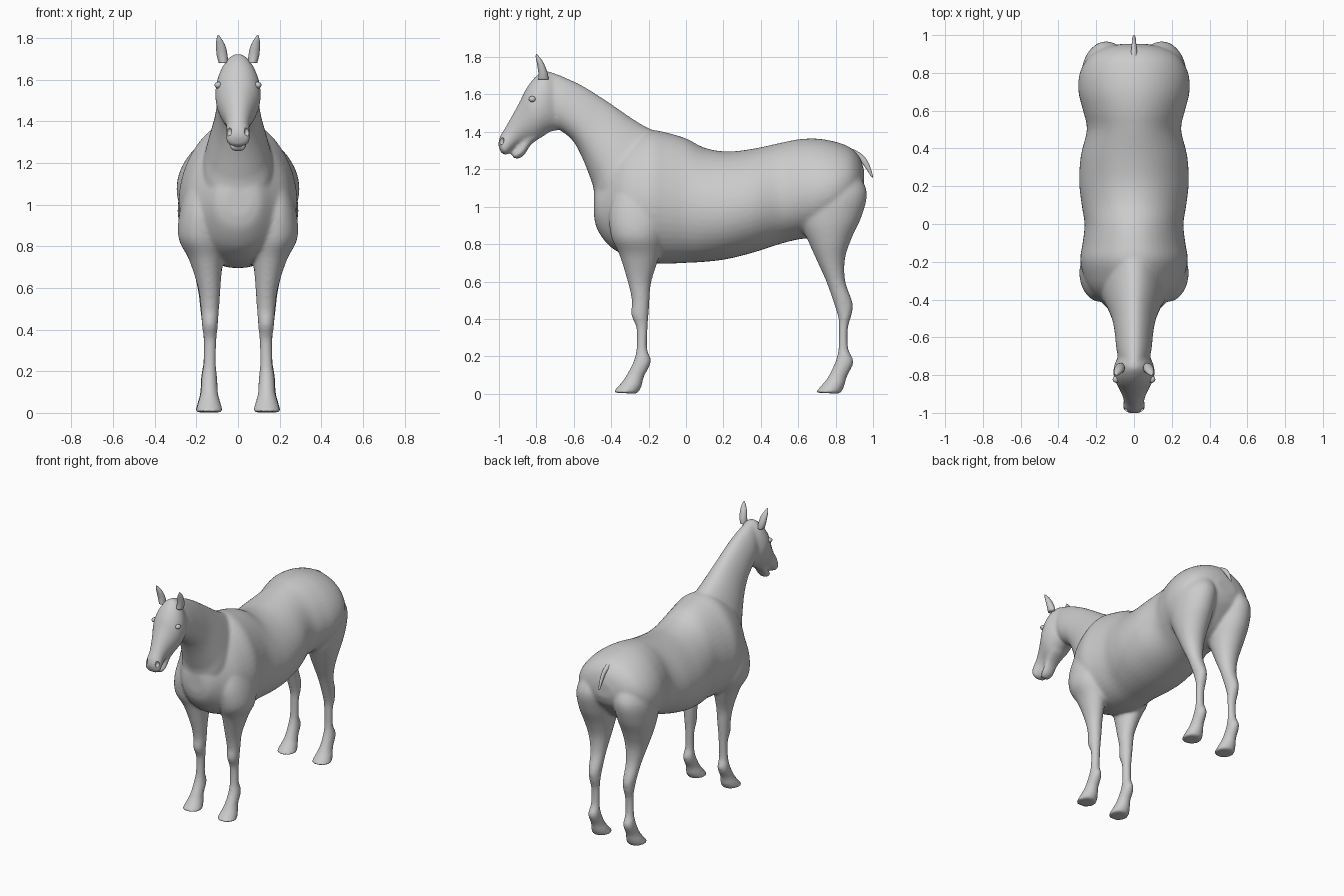
import bpy, bmesh, math
from mathutils import Vector


def smooth_rows(rows, steps=4):
    """Catmull-Rom interpolation between cross-sections."""
    out = []
    for i in range(len(rows) - 1):
        p = [Vector(rows[max(0, min(len(rows) - 1, i + j))]) for j in (-1, 0, 1, 2)]
        for s in range(steps):
            t = s / steps
            out.append(0.5 * (2 * p[1] + (p[2] - p[0]) * t
                              + (2 * p[0] - 5 * p[1] + 4 * p[2] - p[3]) * t * t
                              + (3 * p[1] - p[0] - 3 * p[2] + p[3]) * t ** 3))
    out.append(Vector(rows[-1]))
    return out


def loft(bm, rows, side=1, egg=0.0, n=32):
    """Rows: y, z of one edge, y, z of the opposite edge, centre x, half width."""
    rings = []
    for ya, za, yb, zb, x, w in smooth_rows(rows):
        ring = []
        for i in range(n):
            a = 2 * math.pi * i / n
            c, s = math.cos(a), math.sin(a)
            f = (1 + c) / 2
            ring.append(bm.verts.new((side * (x + w * s * (1 - egg * c)),
                                      yb + (ya - yb) * f, zb + (za - zb) * f)))
        rings.append(ring)
    faces = [bm.faces.new(rings[0]), bm.faces.new(rings[-1])]
    for r, q in zip(rings, rings[1:]):
        for i in range(n):
            j = (i + 1) % n
            faces.append(bm.faces.new((r[i], r[j], q[j], q[i])))
    bmesh.ops.recalc_face_normals(bm, faces=faces)


def finish(bm, name):
    me = bpy.data.meshes.new(name)
    bm.to_mesh(me)
    bm.free()
    for p in me.polygons:
        p.use_smooth = True
    ob = bpy.data.objects.new(name, me)
    bpy.context.collection.objects.link(ob)
    return ob


body = bmesh.new()

# Torso: y, top, bottom, half width
torso = [(-.492, 1.08, .95, .06), (-.475, 1.17, .88, .11), (-.42, 1.27, .80, .165),
         (-.35, 1.34, .75, .23), (-.28, 1.38, .72, .263), (-.19, 1.41, .70, .283),
         (-.10, 1.395, .695, .27), (0, 1.365, .70, .26), (.1, 1.315, .705, .275),
         (.22, 1.295, .72, .288), (.36, 1.31, .755, .28), (.5, 1.34, .80, .248),
         (.6, 1.36, .825, .268), (.7, 1.364, .84, .292), (.8, 1.347, .89, .285),
         (.88, 1.315, .97, .24), (.93, 1.26, 1.03, .165), (.953, 1.19, 1.09, .07)]
loft(body, [(y, t, y, b, 0, w) for y, t, b, w in torso], egg=.12, n=48)

# Neck
loft(body, [(-.08, 1.37, -.25, .95, 0, .19), (-.2, 1.42, -.46, 1.0, 0, .17),
            (-.3, 1.48, -.50, 1.12, 0, .145), (-.42, 1.563, -.55, 1.25, 0, .115),
            (-.55, 1.645, -.60, 1.345, 0, .1), (-.66, 1.697, -.66, 1.40, 0, .092),
            (-.735, 1.725, -.70, 1.42, 0, .08)], egg=.2)

# Head and upper muzzle
loft(body, [(-.70, 1.70, -.62, 1.46, 0, .05), (-.755, 1.727, -.675, 1.412, 0, .088),
            (-.81, 1.69, -.72, 1.403, 0, .108), (-.855, 1.63, -.77, 1.375, 0, .106),
            (-.89, 1.56, -.81, 1.355, 0, .088), (-.93, 1.487, -.86, 1.345, 0, .066),
            (-.968, 1.42, -.895, 1.33, 0, .055), (-.995, 1.375, -.925, 1.305, 0, .058),
            (-1.003, 1.33, -.95, 1.283, 0, .056), (-.99, 1.29, -.968, 1.277, 0, .032)])

# Lower jaw
loft(body, [(-.80, 1.42, -.75, 1.385, 0, .06), (-.86, 1.37, -.825, 1.335, 0, .05),
            (-.895, 1.325, -.865, 1.275, 0, .043), (-.922, 1.292, -.90, 1.256, 0, .038),
            (-.935, 1.276, -.92, 1.26, 0, .02)])

# Legs, from the shoulder or thigh down to the hoof
front_leg = [(-.37, 1.12, -.12, 1.12, .17, .07), (-.41, .97, -.10, .97, .18, .1),
             (-.40, .84, -.12, .84, .178, .108), (-.355, .74, -.145, .73, .155, .08),
             (-.312, .6, -.185, .6, .138, .054), (-.29, .5, -.195, .5, .135, .044),
             (-.292, .42, -.2, .42, .135, .038), (-.265, .35, -.205, .35, .134, .031),
             (-.265, .24, -.207, .24, .136, .03), (-.282, .17, -.187, .17, .138, .038),
             (-.318, .1, -.225, .09, .138, .042), (-.345, .06, -.237, .04, .138, .054),
             (-.393, .006, -.26, 0, .138, .067)]
hind_leg = [(.64, 1.2, .91, 1.2, .12, .10), (.60, 1.06, .967, 1.08, .145, .13),
            (.61, .92, .94, .95, .153, .122), (.66, .8, .885, .83, .152, .1),
            (.705, .7, .85, .72, .147, .075), (.75, .6, .852, .6, .142, .053),
            (.785, .5, .89, .49, .138, .043), (.813, .41, .888, .43, .136, .037),
            (.818, .35, .866, .35, .136, .031), (.815, .24, .868, .24, .138, .03),
            (.798, .17, .896, .17, .14, .038), (.765, .1, .86, .09, .14, .042),
            (.738, .06, .846, .04, .14, .054), (.69, .006, .825, 0, .14, .067)]
for side in (1, -1):
    loft(body, front_leg, side)
    loft(body, hind_leg, side)

# Fuse into one smooth skin
horse = finish(body, "horse_body")
rem = horse.modifiers.new("fuse", 'REMESH')
rem.mode = 'VOXEL'
rem.voxel_size = .01
rem.use_smooth_shade = True
sm = horse.modifiers.new("soften", 'SMOOTH')
sm.factor = .5
sm.iterations = 8

# Ears
ears = bmesh.new()
for side in (1, -1):
    loft(ears, [(-.79, 1.68, -.735, 1.68, .07, .022), (-.79, 1.72, -.74, 1.715, .076, .026),
                (-.797, 1.765, -.757, 1.76, .083, .023), (-.803, 1.795, -.775, 1.79, .09, .014),
                (-.803, 1.816, -.797, 1.815, .094, .003)], side, n=16)
finish(ears, "ears")

# Tail
tail = bmesh.new()
loft(tail, [(.84, 1.325, .85, 1.28, 0, .02), (.90, 1.305, .89, 1.265, 0, .018),
            (.95, 1.272, .925, 1.25, 0, .013), (.98, 1.225, .958, 1.21, 0, .011),
            (.998, 1.17, .985, 1.168, 0, .007), (.999, 1.157, .994, 1.157, 0, .003)], n=16)
finish(tail, "tail")


def ellipsoids(name, x, y, z, scale):
    bm = bmesh.new()
    for side in (1, -1):
        res = bmesh.ops.create_uvsphere(bm, u_segments=16, v_segments=10, radius=1)
        for v in res["verts"]:
            v.co = Vector((side * x + v.co.x * scale[0], y + v.co.y * scale[1],
                           z + v.co.z * scale[2]))
    return finish(bm, name)


# Eyes and nostril hollows
ellipsoids("eyes", .095, -.822, 1.575, (.018, .019, .016))
cutter = ellipsoids("nostril_cutter", .042, -.985, 1.35, (.013, .016, .02))
cutter.hide_render = True
cutter.hide_set(True)
cut = horse.modifiers.new("nostrils", 'BOOLEAN')
cut.operation = 'DIFFERENCE'
cut.object = cutter
